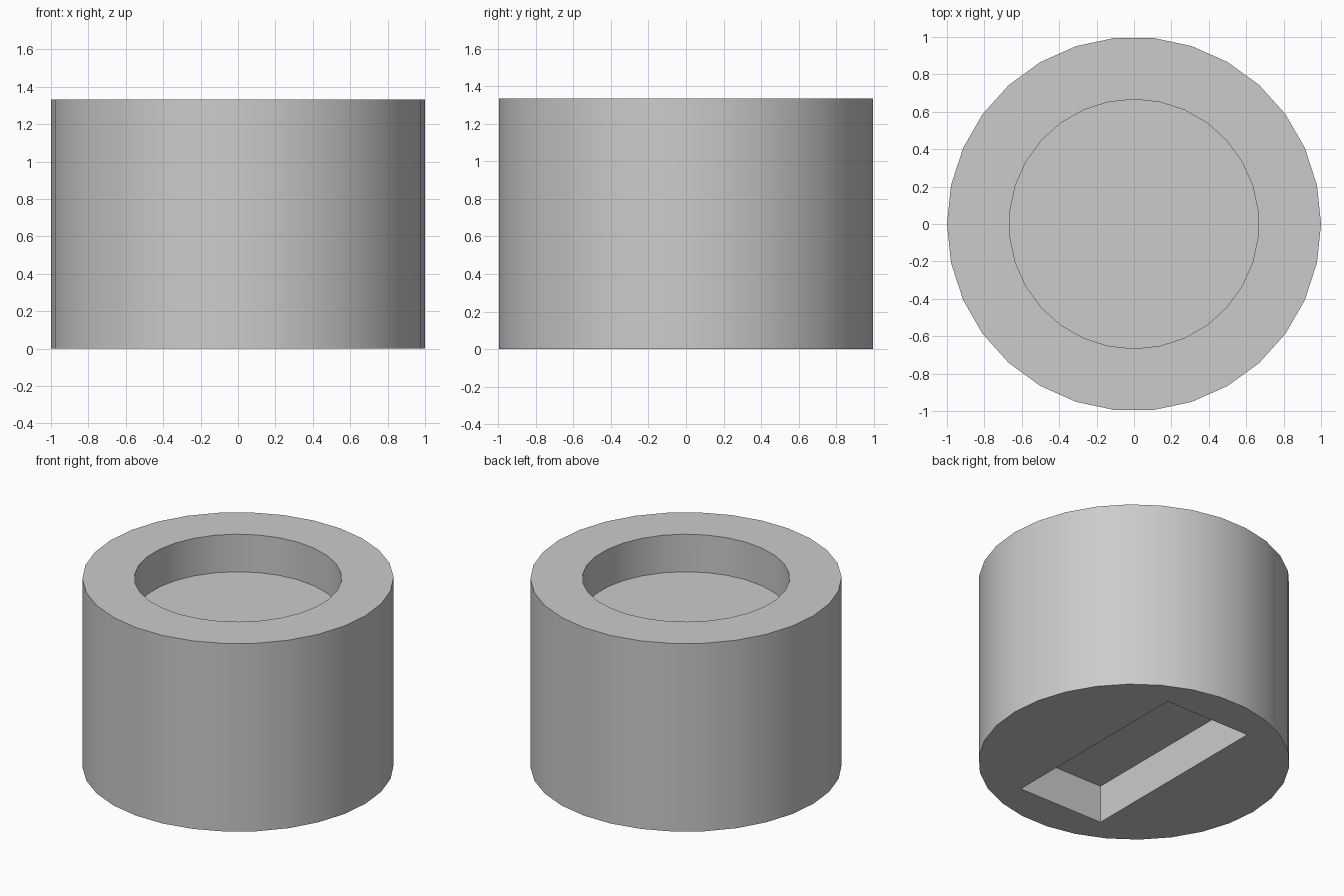
import bpy
import math

if "Cube" in bpy.data.objects:
    bpy.data.objects.remove(bpy.data.objects["Cube"], do_unlink=True)

RADIUS, HEIGHT, SIDES = 1.0, 4 / 3, 30
RECESS_RADIUS, DEPTH = 2 / 3, 4 / 15
SLOT_WIDTH, SLOT_LENGTH = 2 / 3, 22 / 15
OVERSHOOT = 0.1

grey = bpy.data.materials.new("plain grey")
grey.use_nodes = True
colour = (0.6, 0.6, 0.6, 1)
grey.diffuse_color = colour
grey.node_tree.nodes["Principled BSDF"].inputs["Base Color"].default_value = colour


def cylinder(name, radius, bottom, top, turn):
    bpy.ops.mesh.primitive_cylinder_add(
        vertices=SIDES, radius=radius, depth=top - bottom,
        location=(0, 0, (bottom + top) / 2), rotation=(0, 0, turn))
    obj = bpy.context.object
    obj.name = name
    obj.data.materials.append(grey)
    bpy.ops.object.transform_apply(location=True, rotation=True, scale=True)
    return obj


def cut(body, cutter):
    cutter.hide_render = True
    mod = body.modifiers.new(cutter.name, "BOOLEAN")
    mod.operation = "DIFFERENCE"
    mod.solver = "EXACT"
    mod.object = cutter
    bpy.context.view_layer.objects.active = body
    bpy.ops.object.modifier_apply(modifier=mod.name)
    bpy.data.objects.remove(cutter, do_unlink=True)


# Solid body, with a vertex on the x axis
body = cylinder("round_body", RADIUS, 0, HEIGHT, math.pi / 2)

# Round recess in the top, with a vertex on the y axis
recess = cylinder("recess_cutter", RECESS_RADIUS, HEIGHT - DEPTH, HEIGHT + OVERSHOOT, 0)
cut(body, recess)

# Rectangular slot in the underside
bpy.ops.mesh.primitive_cube_add(size=1, location=(0, 0, (DEPTH - OVERSHOOT) / 2))
slot = bpy.context.object
slot.name = "slot_cutter"
slot.scale = (SLOT_WIDTH, SLOT_LENGTH, DEPTH + OVERSHOOT)
slot.data.materials.append(grey)
bpy.ops.object.transform_apply(location=True, rotation=True, scale=True)
cut(body, slot)

# Smooth walls with crisp rims
bpy.ops.object.select_all(action="DESELECT")
body.select_set(True)
bpy.context.view_layer.objects.active = body
bpy.ops.object.shade_smooth_by_angle(angle=math.radians(30))
